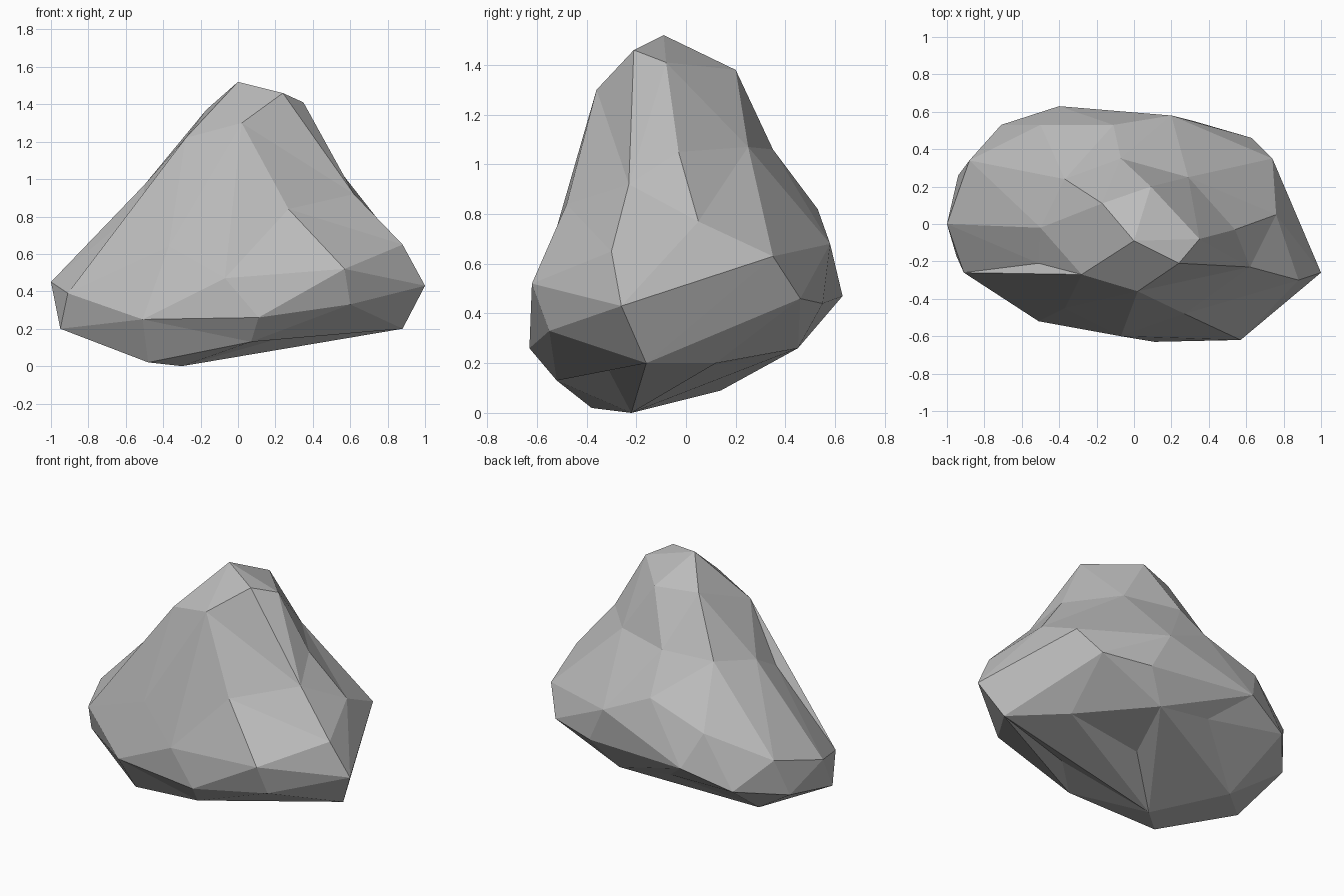
import bpy
import bmesh
from mathutils import Vector

# Remove the default cube only
default_cube = bpy.data.objects.get("Cube")
if default_cube:
    bpy.data.objects.remove(default_cube, do_unlink=True)


def make_material(name, grey):
    material = bpy.data.materials.new(name)
    material.use_nodes = True
    colour = (grey, grey, grey, 1)
    material.diffuse_color = colour
    shader = material.node_tree.nodes["Principled BSDF"]
    shader.inputs["Base Color"].default_value = colour
    shader.inputs["Roughness"].default_value = 0.9
    return material


def should_turn(edge):
    """A creased-in edge of the lower slopes whose quad can be split the other way."""
    middle = (edge.verts[0].co + edge.verts[1].co) / 2
    if middle.z > 0.9 or edge.calc_face_angle_signed() > -0.2:
        return False
    first, second = edge.link_loops
    a = first.link_loop_prev.vert
    b = second.link_loop_prev.vert
    c, d = first.vert, second.vert
    if any(other.other_vert(a) == b for other in a.link_edges):
        return False
    across = b.co - a.co
    side_c = across.cross(c.co - a.co)
    side_d = (d.co - a.co).cross(across)
    return side_c.dot(side_d) > 0


# Corner points of the boulder, in hundredths, layer by layer
crown = [(0, -9, 152), (24, -21, 146), (35, -8, 141), (2, -36, 130),
         (-17, 11, 137), (9, 20, 138), (-28, -27, 122)]
shoulders = [(-37, 24, 102), (-7, 35, 106), (29, 25, 107), (54, -3, 105),
             (62, -23, 92), (27, -48, 84), (-50, -2, 97), (-51, -21, 86)]
belly = [(76, 5, 77), (88, -30, 65), (74, 35, 63), (20, 58, 68),
         (-11, 53, 82), (-50, 53, 69), (-37, -45, 64), (57, -62, 52),
         (-7, -60, 47), (-88, 34, 54), (-100, 0, 45)]
skirt = [(100, -26, 43), (63, 46, 46), (32, 55, 44), (-40, 63, 47),
         (-71, 53, 36), (-94, 26, 30), (-91, -26, 39), (-95, -17, 20),
         (-51, -52, 25), (11, -63, 26), (60, -55, 33)]
underside = [(88, -16, 20), (30, -31, 17), (7, -52, 13), (-30, -22, 0),
             (-48, -38, 2), (-63, 14, 9), (2, 5, 18), (17, 45, 26),
             (59, 12, 20), (-20, 45, 31)]

# Wrap a skin round the points by their direction from the core, so that
# hollows survive: hull them on a sphere, then move them to their places
core = Vector((0, -0.04, 0.5))
stretch = Vector((1.0, 0.65, 0.75))
bm = bmesh.new()
places = {}
for layer in (crown, shoulders, belly, skirt, underside):
    for corner in layer:
        place = Vector(corner) / 100
        offset = place - core
        direction = Vector([o / s for o, s in zip(offset, stretch)])
        places[bm.verts.new(direction.normalized())] = place
bmesh.ops.convex_hull(bm, input=list(bm.verts))
bmesh.ops.recalc_face_normals(bm, faces=list(bm.faces))
for vert, place in places.items():
    vert.co = place
bm.normal_update()

# Turn the creased-in edges outward, so that the lower slopes form ridges
for turn in range(40):
    edge = next((e for e in bm.edges if should_turn(e)), None)
    if edge is None:
        break
    bmesh.utils.edge_rotate(edge)
    bm.normal_update()
bmesh.ops.recalc_face_normals(bm, faces=list(bm.faces))
for face in bm.faces:
    face.smooth = False

# Boulder object with flat facets
mesh = bpy.data.meshes.new("boulder")
bm.to_mesh(mesh)
bm.free()
mesh.materials.append(make_material("stone grey", 0.5))
boulder = bpy.data.objects.new("boulder", mesh)
bpy.context.collection.objects.link(boulder)
